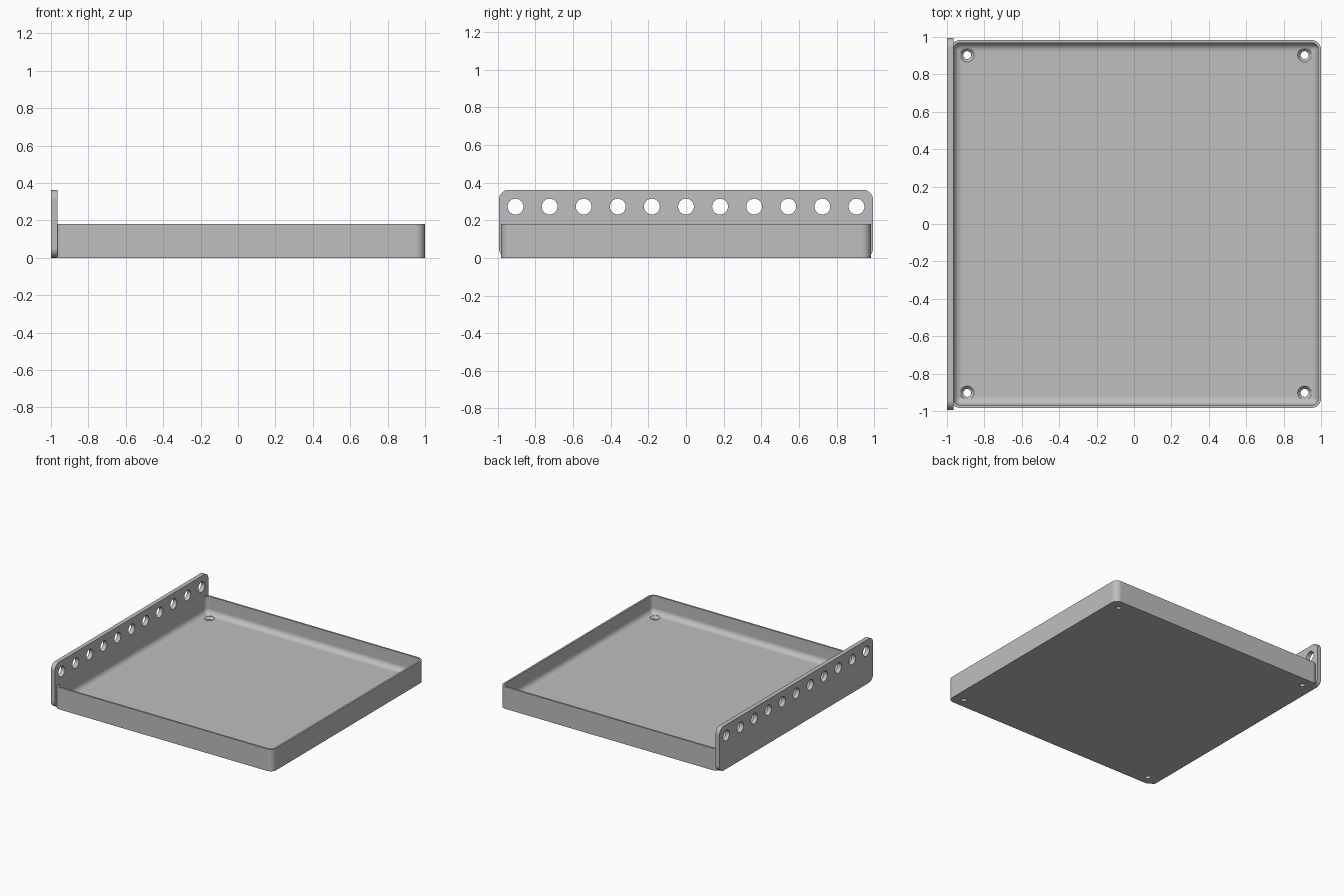
import bpy, bmesh
from math import sin, cos, pi
from mathutils import Matrix, Vector

cube = bpy.data.objects.get("Cube")
if cube:
    bpy.data.objects.remove(cube, do_unlink=True)

GREY = (0.52, 0.52, 0.52, 1)
grey = bpy.data.materials.new("plain grey")
grey.use_nodes = True
grey.diffuse_color = GREY
grey.node_tree.nodes["Principled BSDF"].inputs["Base Color"].default_value = GREY


def rounded_rect(half_u, half_v, radius, steps=10):
    """Outline of a rounded rectangle, counter-clockwise."""
    points = []
    for corner, (su, sv) in enumerate([(1, 1), (-1, 1), (-1, -1), (1, -1)]):
        for i in range(steps + 1):
            a = (corner + i / steps) * pi / 2
            points.append((su * (half_u - radius) + radius * cos(a),
                           sv * (half_v - radius) + radius * sin(a)))
    return points


def loft(name, loops):
    """Closed solid through matching loops of points, capped at both ends."""
    bm = bmesh.new()
    rings = [[bm.verts.new(p) for p in loop] for loop in loops]
    n = len(rings[0])
    for low, high in zip(rings, rings[1:]):
        for i in range(n):
            j = (i + 1) % n
            bm.faces.new((low[i], low[j], high[j], high[i]))
    bm.faces.new(rings[0][::-1])
    bm.faces.new(rings[-1])
    bmesh.ops.recalc_face_normals(bm, faces=bm.faces)
    mesh = bpy.data.meshes.new(name)
    bm.to_mesh(mesh)
    bm.free()
    mesh.materials.append(grey)
    obj = bpy.data.objects.new(name, mesh)
    bpy.context.collection.objects.link(obj)
    return obj


def turned_cutter(profile, centre, axis):
    """Round cutter from (radius, distance along axis) pairs."""
    turn = Vector((0, 0, 1)).rotation_difference(Vector(axis)).to_matrix().to_4x4()
    place = Matrix.Translation(centre) @ turn
    loops = [[place @ Vector((r * cos(i * pi / 16), r * sin(i * pi / 16), d))
              for i in range(32)] for r, d in profile]
    cutter = loft("hole_cutter", loops)
    cutter.hide_render = True
    return cutter


def drill(obj, cutters):
    """Cut all holes, then discard the cutters."""
    for cutter in cutters:
        mod = obj.modifiers.new("hole", 'BOOLEAN')
        mod.operation = 'DIFFERENCE'
        mod.solver = 'EXACT'
        mod.object = cutter
    graph = bpy.context.evaluated_depsgraph_get()
    mesh = bpy.data.meshes.new_from_object(obj.evaluated_get(graph))
    obj.modifiers.clear()
    obj.data = mesh
    for cutter in cutters:
        bpy.data.objects.remove(cutter, do_unlink=True)


def finish(obj):
    bpy.ops.object.select_all(action='DESELECT')
    obj.select_set(True)
    bpy.context.view_layer.objects.active = obj
    bpy.ops.object.shade_smooth_by_angle(angle=pi / 6)
    mod = obj.modifiers.new("even shading", 'WEIGHTED_NORMAL')
    mod.keep_sharp = True


# Tray: thin walls with a fillet running round the floor
HALF_X, HALF_Y, MID_X = 0.99, 0.983, 0.01
HEIGHT, WALL, FLOOR, FILLET, CORNER = 0.18, 0.015, 0.036, 0.045, 0.05
section = [(0, 0), (0, HEIGHT), (WALL, HEIGHT)]
for i in range(9):
    a = i / 8 * pi / 2
    section.append((WALL + FILLET * (1 - cos(a)), FLOOR + FILLET * (1 - sin(a))))
tray_loops = []
for inset, z in section:
    outline = rounded_rect(HALF_X - inset, HALF_Y - inset, max(CORNER - inset, 0.004))
    tray_loops.append([(x + MID_X, y, z) for x, y in outline])
tray = loft("tray", tray_loops)

# Countersunk screw holes in the tray corners
screw = [(0.021, -0.05), (0.021, 0.018), (0.037, FLOOR), (0.037, 0.07)]
drill(tray, [turned_cutter(screw, (MID_X + sx * 0.902, sy * 0.903, 0), (0, 0, 1))
             for sx in (-1, 1) for sy in (-1, 1)])
finish(tray)

# Upright mounting plate on the right side
PLATE_H = 0.362
outline = rounded_rect(0.994, PLATE_H / 2, 0.052)
plate = loft("mounting_plate", [[(x, y, z + PLATE_H / 2) for y, z in outline]
                                for x in (-1, -0.965)])

# Row of round holes along the plate
drill(plate, [turned_cutter([(0.042, -0.05), (0.042, 0.05)],
                            (-0.98, i * 0.1812, 0.273), (1, 0, 0))
              for i in range(-5, 6)])
finish(plate)
